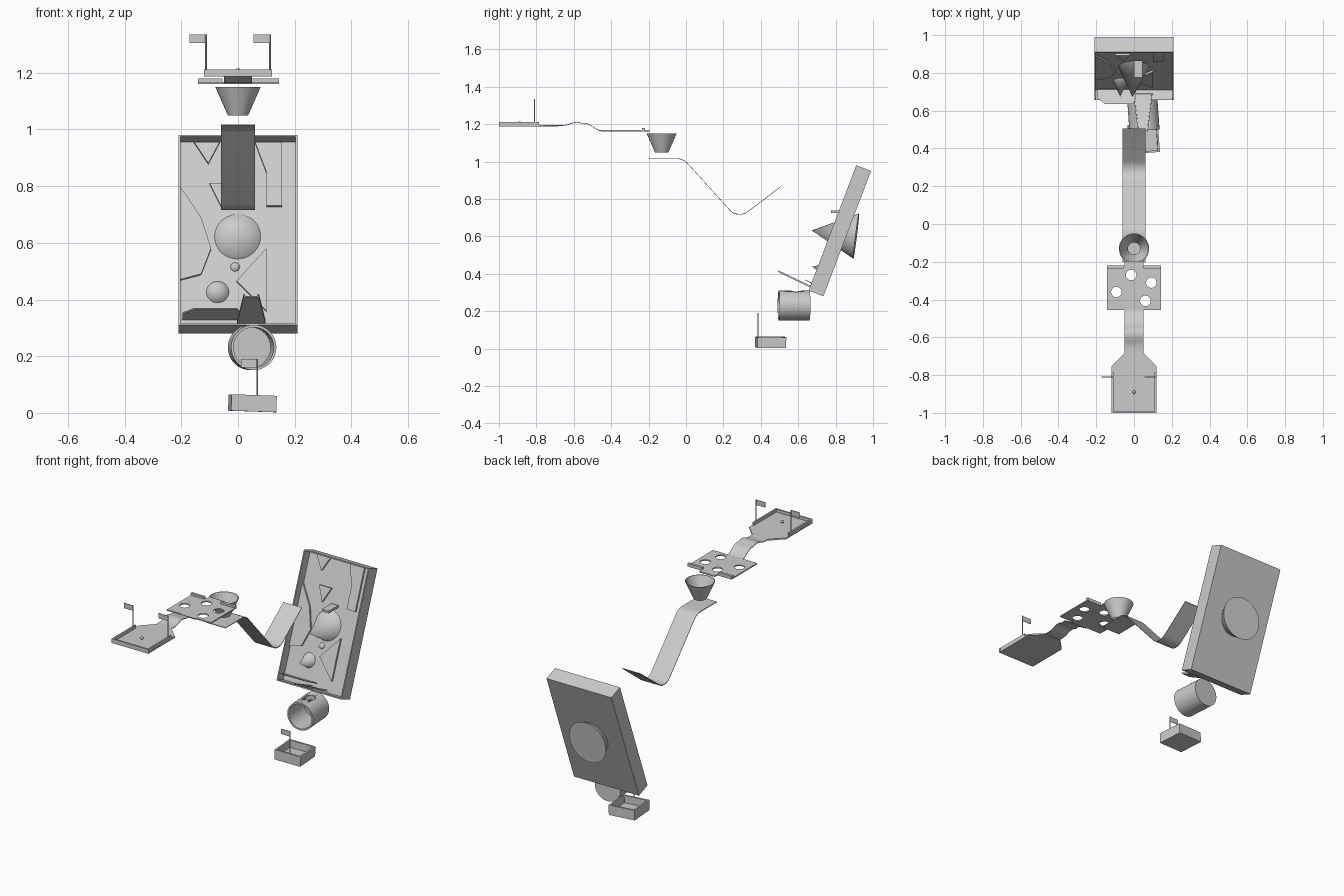
import bpy, bmesh, math
from mathutils import Matrix, Vector

if "Cube" in bpy.data.objects:
    bpy.data.objects.remove(bpy.data.objects["Cube"])


def finish(name, bm, matrix=None, smooth=False):
    """Turn a bmesh into a named object."""
    if matrix is not None:
        bm.transform(matrix)
    bmesh.ops.recalc_face_normals(bm, faces=bm.faces[:])
    me = bpy.data.meshes.new(name)
    bm.to_mesh(me)
    bm.free()
    ob = bpy.data.objects.new(name, me)
    bpy.context.collection.objects.link(ob)
    bpy.ops.object.select_all(action='DESELECT')
    bpy.context.view_layer.objects.active = ob
    ob.select_set(True)
    if smooth:
        bpy.ops.object.shade_smooth_by_angle(angle=math.radians(35))
    return ob


def box(name, lo, hi):
    lo, hi = Vector(lo), Vector(hi)
    bm = bmesh.new()
    bmesh.ops.create_cube(bm, size=1)
    return finish(name, bm, Matrix.Translation((lo + hi) / 2) @ Matrix.Diagonal((*(hi - lo), 1)))


def open_box(name, size, wall, floor, matrix):
    """Box with a recessed top; base sits on local z = 0."""
    bm = bmesh.new()
    bmesh.ops.create_cube(bm, size=1)
    bm.transform(Matrix.Translation((0, 0, size[2] / 2)) @ Matrix.Diagonal((*size, 1)))
    bm.normal_update()
    top = max(bm.faces, key=lambda f: f.calc_center_median().z)
    bmesh.ops.inset_region(bm, faces=[top], thickness=wall)
    new = bmesh.ops.extrude_discrete_faces(bm, faces=[top])['faces'][0]
    for v in new.verts:
        v.co.z = floor
    return finish(name, bm, matrix)


def prism(name, pts, z0, z1, matrix=None):
    bm = bmesh.new()
    f = bm.faces.new([bm.verts.new((x, y, z0)) for x, y in pts])
    ext = bmesh.ops.extrude_face_region(bm, geom=[f], use_keep_orig=True)
    for v in ext['geom']:
        if isinstance(v, bmesh.types.BMVert):
            v.co.z = z1
    return finish(name, bm, matrix)


def ribbon(name, prof, half, thick):
    """Track of constant width swept along a (y, z) profile."""
    n = len(prof)
    loop = prof + [(y, z - thick) for y, z in reversed(prof)]
    bm = bmesh.new()
    a = [bm.verts.new((-half, y, z)) for y, z in loop]
    b = [bm.verts.new((half, y, z)) for y, z in loop]
    m = 2 * n
    for i in range(m):
        j = (i + 1) % m
        bm.faces.new((a[i], a[j], b[j], b[i]))
    for i in range(n - 1):
        for s in (a, b):
            bm.faces.new((s[i], s[i + 1], s[m - 2 - i], s[m - 1 - i]))
    return finish(name, bm, smooth=True)


def lathe(name, prof, matrix, steps=48):
    """Revolve a (radius, z) profile around local z."""
    bm = bmesh.new()
    vs = [bm.verts.new((r, 0, z)) for r, z in prof]
    es = [bm.edges.new(p) for p in zip(vs, vs[1:])]
    bmesh.ops.spin(bm, geom=vs + es, cent=(0, 0, 0), axis=(0, 0, 1), angle=2 * math.pi, steps=steps)
    bmesh.ops.remove_doubles(bm, verts=bm.verts[:], dist=1e-5)
    return finish(name, bm, matrix, smooth=True)


def cone(name, tip, base, radius):
    tip, base = Vector(tip), Vector(base)
    d = tip - base
    m = Matrix.Translation(base) @ d.to_track_quat('Z', 'Y').to_matrix().to_4x4()
    return lathe(name, [(0, 0), (radius, 0), (0, d.length)], m)


def drill(ob, x, y, z, r, depth):
    """Cut a vertical round hole."""
    cut = lathe('hole_cutter', [(0, -depth), (r, -depth), (r, depth), (0, depth)],
                Matrix.Translation((x, y, z)), 32)
    mod = ob.modifiers.new('hole', 'BOOLEAN')
    mod.operation, mod.solver, mod.object = 'DIFFERENCE', 'EXACT', cut
    bpy.context.view_layer.objects.active = ob
    bpy.ops.object.modifier_apply(modifier=mod.name)
    bpy.data.objects.remove(cut)


def flag(name, x, y, z0, z1):
    lathe(name + '_pole', [(0, z0), (.003, z0), (.003, z1), (0, z1)], Matrix.Translation((x, y, 0)), 12)
    box(name + '_banner', (x - .058, y - .0015, z1 - .03), (x, y + .0015, z1))


def arc(c, r, a0, a1, n=8):
    return [(c[0] + r * math.cos(math.radians(a0 + (a1 - a0) * i / n)),
             c[1] + r * math.sin(math.radians(a0 + (a1 - a0) * i / n))) for i in range(n + 1)]


# Start tray with rim, tee and two flags
prism('start_tray', [(-.12, -.995), (.12, -.995), (.12, -.755), (.05, -.685), (-.05, -.685), (-.12, -.755)],
      1.187, 1.195)
box('start_rim_front', (-.12, -1, 1.187), (.12, -.99, 1.212))
for s, side in ((-1, 'left'), (1, 'right')):
    a, b = sorted((s * .109, s * .119))
    box('start_rim_' + side, (a, -.995, 1.187), (b, -.785, 1.212))
    flag('start_flag_' + side, s * .113, -.81, 1.195, 1.335)
bm = bmesh.new()
bmesh.ops.create_uvsphere(bm, u_segments=16, v_segments=10, radius=.009)
finish('ball', bm, Matrix.Translation((0, -.89, 1.207)), True)

# Hump between the tray and the hole plate
hump = [(-.69, 1.195), (-.665, 1.195)]
hump += [(-.655 + .14 * t / 12, 1.204 - .0085 * math.cos(math.pi * t / 6)) for t in range(1, 10)]
hump += [(-.53, 1.206), (-.51, 1.196), (-.48, 1.177), (-.465, 1.168), (-.45, 1.168)]
ribbon('hump_track', hump, .05, .004)

# Plate with four holes, exit tongue and low stops
plate = prism('hole_plate', [(-.142, -.455), (.144, -.455), (.144, -.22), (.05, -.22), (.05, -.195),
                             (-.05, -.195), (-.05, -.22), (-.142, -.22)], 1.161, 1.168)
for x, y in ((-.015, -.27), (.092, -.31), (-.093, -.36), (.06, -.407)):
    drill(plate, x, y, 1.165, .028, .03)
box('plate_stop_left', (-.142, -.235, 1.162), (-.055, -.22, 1.18))
box('plate_stop_right', (.05, -.235, 1.162), (.144, -.22, 1.18))

# Funnel
lathe('funnel', [(.036, 1.05), (.08, 1.15), (.076, 1.15), (.032, 1.05), (.036, 1.05)],
      Matrix.Translation((0, -.13, 0)))

# Jump ramp
jump = [(-.2, 1.018)] + arc((-.05, .938), .08, 90, 45) + arc((.287, .793), .073, 226, 307) + [(.505, .867)]
ribbon('jump_ramp', jump, .06, .004)

# Tilted board: local x across, y up the slope, z out of the face
board = Matrix(((1, 0, 0, 0), (0, .355, -.935, .735), (0, .935, .355, .28), (0, 0, 0, 1)))
open_box('board', (.42, .717, .085), .009, .03, board @ Matrix.Translation((0, .3585, 0)))
reliefs = {
    'left_bank': [(-.205, .8), (-.13, .69), (-.095, .58), (-.13, .49), (-.205, .47)],
    'upper_wedge': [(-.155, .955), (-.105, .88), (-.065, .955)],
    'middle_wedge': [(-.1, .81), (-.06, .73), (-.02, .81)],
    'right_lane': [(.1, .73), (.155, .73), (.155, .955), (.1, .955)],
    'upper_right_wedge': [(.06, .955), (.1, .85), (.1, .955)],
    'triangle_deflector': [(-.005, .465), (.1, .36), (.1, .58)],
}
for name, pts in reliefs.items():
    prism(name, [(x, (z - .294) / .935) for x, z in pts], .025, .042, board)

# Cones and pegs on the board
cone('large_cone', (-.008, .672, .632), (0, .91, .602), .122)
cone('small_cone', (-.073, .674, .438), (-.072, .775, .42), .048)
cone('peg', (-.01, .755, .522), (-.01, .8, .512), .02)
box('ledge_peg', (.0, .775, .725), (.045, .865, .738))

# Shelf and chute at the foot of the board
shelf = Matrix(((1, 0, 0, 0), (0, .9, -.43, .715), (0, -.43, .9, .328), (0, 0, 0, 1)))
prism('lower_shelf', [(-.195, 0), (-.195, -.05), (-.155, -.085), (-.005, -.085), (.01, -.05), (.01, 0)],
      0, .006, shelf)
chute = Matrix(((1, 0, 0, .047), (0, .9, -.43, .69), (0, -.43, .9, .315), (0, 0, 0, 1)))
prism('chute_floor', [(-.05, 0), (.05, 0), (.027, -.215), (-.027, -.215)], 0, .005, chute)
for s, side in ((-1, 'left'), (1, 'right')):
    prism('chute_wall_' + side, [(s * .05, 0), (s * .045, 0), (s * .022, -.215), (s * .027, -.215)],
          0, .014, chute)

# Barrel: open front, closed back, hole on top
spin = Matrix.Rotation(math.radians(4), 4, 'Z')
barrel = lathe('barrel', [(0, 0), (.08, 0), (.08, .165), (.071, .165), (.071, .008), (0, .008)],
               Matrix.Translation((.044, .66, .231)) @ spin @ Matrix.Rotation(math.pi / 2, 4, 'X'))
drill(barrel, .052, .59, .305, .031, .05)

# Finish box with flag
open_box('finish_box', (.16, .155, .058), .014, .015,
         Matrix.Translation((.05, .453, .005)) @ spin @ Matrix.Rotation(math.radians(-2), 4, 'Y').inverted())
flag('finish_flag', .068, .385, .01, .19)
